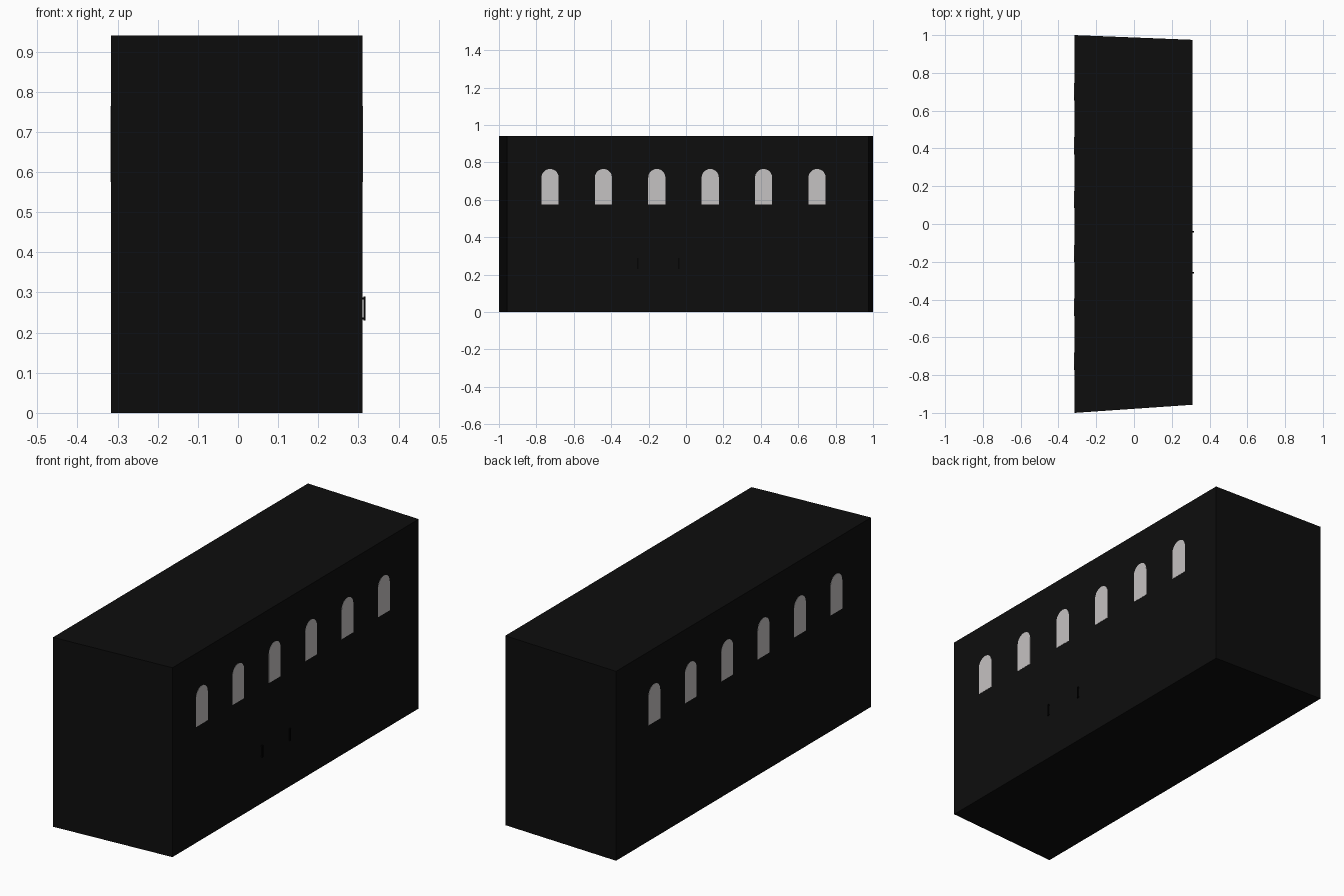
import bpy, math

if "Cube" in bpy.data.objects:
    bpy.data.objects.remove(bpy.data.objects["Cube"])

def material(name, v):
    m = bpy.data.materials.new(name)
    m.diffuse_color = (*v, 1)
    m.use_nodes = True
    m.node_tree.nodes["Principled BSDF"].inputs["Base Color"].default_value = m.diffuse_color
    return m

black = material("black wall", (0.004, 0.004, 0.004))
dark = material("handle black", (0.001, 0.001, 0.001))
glass = material("pale grey glass", (0.56, 0.54, 0.54))

X0, X1, H = -0.316, 0.31, 0.94

def mesh_object(name, verts, faces, mat):
    me = bpy.data.meshes.new(name)
    me.from_pydata(verts, [], faces)
    me.materials.append(mat)
    ob = bpy.data.objects.new(name, me)
    bpy.context.collection.objects.link(ob)
    return ob

def prism(name, a, b, mat):
    # solid between two matching outlines
    n = len(a)
    faces = [tuple(reversed(range(n))), tuple(range(n, 2 * n))]
    faces += [(i, (i + 1) % n, n + (i + 1) % n, n + i) for i in range(n)]
    return mesh_object(name, a + b, faces, mat)

# Main hall, its end walls slightly slanted in plan
plan = [(X0, -1), (X1, -0.957), (X1, 0.975), (X0, 1)]
prism("hall", [(x, y, 0) for x, y in plan], [(x, y, H) for x, y in plan], black)

# Arched windows on both long walls
R, SILL, SPRING = 0.046, 0.575, 0.719

def arch(x, yc):
    pts = [(x, yc - R, SILL), (x, yc + R, SILL)]
    return pts + [(x, yc + R * math.cos(t * math.pi / 10), SPRING + R * math.sin(t * math.pi / 10))
                  for t in range(11)]

for i in range(6):
    yc = -0.727 + 0.2855 * i
    prism(f"right_window_{i + 1}", arch(X1 - 0.002, yc), arch(X1 + 0.001, yc), glass)
    prism(f"left_window_{i + 1}", arch(X0 - 0.001, yc), arch(X0 + 0.002, yc), glass)

# Pair of door handles on the right wall
def box(name, lo, hi, mat):
    base = [(lo[0], lo[1]), (hi[0], lo[1]), (hi[0], hi[1]), (lo[0], hi[1])]
    prism(name, [(x, y, lo[2]) for x, y in base], [(x, y, hi[2]) for x, y in base], mat)

for side, y in (("front", -0.258), ("back", -0.04)):
    y0, y1 = y - 0.004, y + 0.004
    box(side + "_handle_grip", (0.312, y0, 0.23), (0.317, y1, 0.29), dark)
    for part, z in (("lower", 0.232), ("upper", 0.282)):
        box(f"{side}_handle_{part}_stub", (0.308, y0, z), (0.313, y1, z + 0.006), dark)
